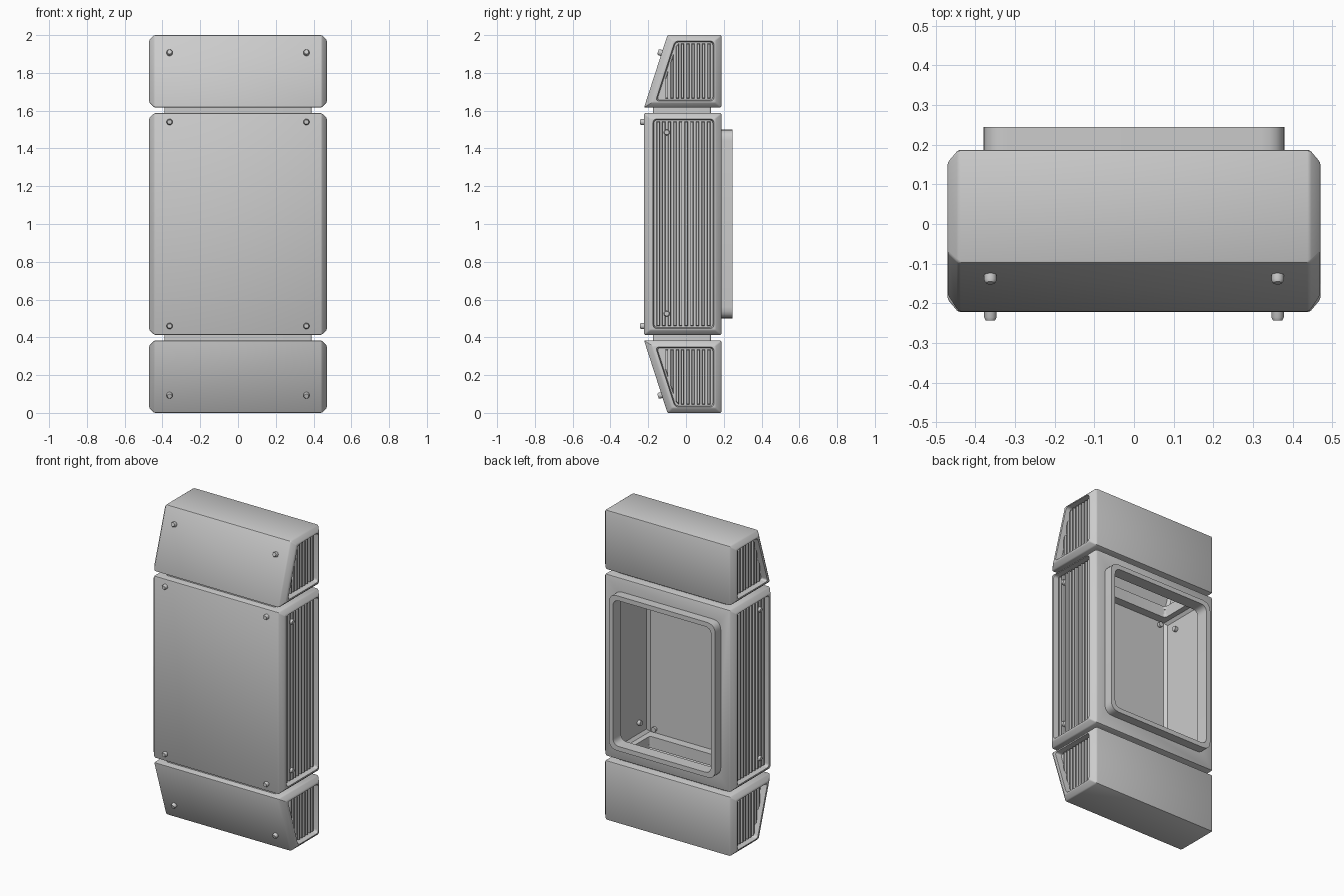
import bpy, bmesh, math
from mathutils import Vector, Matrix

if "Cube" in bpy.data.objects:
    bpy.data.objects.remove(bpy.data.objects["Cube"])


def place(t, a, b, axis):
    return {'x': (t, a, b), 'y': (a, t, b), 'z': (a, b, t)}[axis]


def loft(bm, sections, axis='x', closed=False):
    """Skin a list of (position, 2D outline); closed joins last to first."""
    rings = [[bm.verts.new(place(t, a, b, axis)) for a, b in pts] for t, pts in sections]
    n = len(rings[0])
    pairs = list(zip(rings, rings[1:])) + ([(rings[-1], rings[0])] if closed else [])
    for r0, r1 in pairs:
        for i in range(n):
            j = (i + 1) % n
            bm.faces.new((r0[i], r0[j], r1[j], r1[i]))
    if not closed:
        bm.faces.new(rings[0])
        bm.faces.new(rings[-1])


def finish(name, bm):
    bmesh.ops.recalc_face_normals(bm, faces=bm.faces)
    me = bpy.data.meshes.new(name)
    bm.to_mesh(me)
    bm.free()
    ob = bpy.data.objects.new(name, me)
    bpy.context.collection.objects.link(ob)
    return ob


def solid(name, sections, axis='x', closed=False):
    bm = bmesh.new()
    loft(bm, sections, axis, closed)
    return finish(name, bm)


def inset(pts, d):
    """Move each edge of a counter-clockwise outline inward."""
    n = len(pts)
    d = d if isinstance(d, (tuple, list)) else [d] * n
    nor = []
    for i in range(n):
        e = (Vector(pts[(i + 1) % n]) - Vector(pts[i])).normalized()
        nor.append((-e.y, e.x))
    out = []
    for i in range(n):
        (ax, ay), (bx, by) = nor[i - 1], nor[i]
        da, db, det = d[i - 1], d[i], ax * by - ay * bx
        out.append((pts[i][0] + (da * by - db * ay) / det,
                    pts[i][1] + (ax * db - bx * da) / det))
    return out


def rounded(pts, r, seg=5):
    out = []
    for i, p in enumerate(pts):
        p = Vector(p)
        a = p + (Vector(pts[i - 1]) - p).normalized() * r
        b = p + (Vector(pts[(i + 1) % len(pts)]) - p).normalized() * r
        for k in range(seg + 1):
            t = k / seg
            out.append(tuple(a * (1 - t) ** 2 + p * 2 * t * (1 - t) + b * t * t))
    return out


def rect(x0, x1, y0, y1):
    return [(x0, y0), (x1, y0), (x1, y1), (x0, y1)]


def apply_mods(ob):
    bpy.ops.object.select_all(action='DESELECT')
    bpy.context.view_layer.objects.active = ob
    ob.select_set(True)
    for m in list(ob.modifiers):
        bpy.ops.object.modifier_apply(modifier=m.name)


def carve(ob, cutters):
    for c in cutters:
        c.hide_render = True
        m = ob.modifiers.new('cut', 'BOOLEAN')
        m.operation, m.solver, m.object = 'DIFFERENCE', 'EXACT', c
    apply_mods(ob)
    for c in cutters:
        bpy.data.objects.remove(c)


def span(poly, y):
    """Vertical extent of a convex outline at y."""
    zs = []
    for i, (ay, az) in enumerate(poly):
        by, bz = poly[(i + 1) % len(poly)]
        if abs(by - ay) > 1e-6 and min(ay, by) - 1e-6 <= y <= max(ay, by) + 1e-6:
            zs.append(az + (bz - az) * (y - ay) / (by - ay))
    return min(zs), max(zs)


PANEL, CAVITY = 0.432, 0.41


def module(name, prof, extra):
    # Chamfered hollow casing
    end = inset(prof, (0.032, 0.026, 0.032, 0.026))
    body = solid(name + '_casing', [(-0.47, end), (-0.443, prof), (0.443, prof), (0.47, end)])
    b = body.modifiers.new('soft', 'BEVEL')
    b.width, b.segments, b.limit_method = 0.006, 2, 'ANGLE'
    b.angle_limit = math.radians(25)
    apply_mods(body)
    inner, tight = inset(prof, 0.022), inset(prof, 0.04)
    cuts = [solid('cut', [(-CAVITY, tight), (-0.395, inner), (0.395, inner), (CAVITY, tight)])]
    # Side recesses
    rec = inset(prof, (0.038, 0.03, 0.046, 0.033))
    for s in (-1, 1):
        cuts.append(solid('cut', [(s * PANEL, rounded(inset(rec, 0.007), 0.018)),
                                  (s * 0.48, rounded(rec, 0.02))]))
    carve(body, cuts + extra)
    # Vertical grille ribs following the outline of the recess
    area = inset(rec, 0.014)
    y0, y1 = min(p[0] for p in area), max(p[0] for p in area)
    n = round((y1 - y0) / 0.029)
    step = (y1 - y0) / n
    bm = bmesh.new()
    for i in range(n):
        a, c = y0 + step * (i + 0.2), y0 + step * (i + 0.8)
        (a0, a1), (c0, c1) = span(area, a), span(area, c)
        if min(a1 - a0, c1 - c0) < 0.02:
            continue
        base = [(a, a0), (c, c0), (c, c1), (a, a1)]
        tip = inset(base, 0.003)
        for s in (-1, 1):
            loft(bm, [(s * (PANEL - 0.004), base), (s * 0.452, tip)])
    return [body, finish(name + '_grille_ribs', bm)]


def screws(name, spots, length):
    """Domed round screws: spots are (surface point, outward direction)."""
    bm = bmesh.new()
    for p, d in spots:
        rot = Vector((0, 0, 1)).rotation_difference(Vector(d)).to_matrix().to_4x4()
        tmp = bmesh.new()
        secs = [(h, [(r * math.cos(k * math.pi / 8), r * math.sin(k * math.pi / 8))
                     for k in range(16)])
                for h, r in ((-length, 0.016), (0.013, 0.016), (0.021, 0.012))]
        loft(tmp, secs, 'z')
        tmp.transform(Matrix.Translation(p) @ rot)
        me = bpy.data.meshes.new('tmp')
        tmp.to_mesh(me)
        tmp.free()
        bm.from_mesh(me)
        bpy.data.meshes.remove(me)
    return finish(name, bm)


def neck_hole(z):
    pts = rounded(rect(-0.36, 0.36, -0.145, 0.105), 0.02)
    return solid('cut', [(z - 0.06, pts), (z + 0.06, pts)], 'z')


# Upper module with slanted front
F, B = -0.222, 0.187
upper = [(B, 1.617), (B, 2.0), (-0.098, 2.0), (F, 1.617)]
top_parts = module('upper', upper, [neck_hole(1.602)])
slope = Vector((0, -0.383, 0.124)).normalized()
ys = F + (1.905 - 1.617) * 0.124 / 0.383
top_parts.append(screws('upper_front_screws',
                        [((s * 0.362, ys, 1.905), slope) for s in (-1, 1)], 0.04))

# Neck joining the modules
outer = rounded(rect(-0.39, 0.39, -0.174, 0.132), 0.012)
hole = rounded(rect(-0.36, 0.36, -0.145, 0.105), 0.012)
top_parts.append(solid('upper_neck', [(1.567, outer), (1.638, outer), (1.638, hole), (1.567, hole)],
                       'z', True))

# Lower module mirrors the upper one
for ob in top_parts:
    bm = bmesh.new()
    bm.from_mesh(ob.data)
    bm.transform(Matrix.Translation((0, 0, 2)) @ Matrix.Scale(-1, 4, (0, 0, 1)))
    finish(ob.name.replace('upper', 'lower'), bm)

# Middle module with rear opening
opening = rounded(rect(-0.35, 0.35, 0.53, 1.47), 0.045)
middle = [(B, 0.413), (B, 1.587), (F, 1.587), (F, 0.413)]
module('middle', middle, [neck_hole(1.6), neck_hole(0.4),
                          solid('cut', [(0.10, opening), (0.25, opening)], 'y')])

# Rear flange
edge = rounded(rect(-0.38, 0.38, 0.5, 1.5), 0.06)
solid('rear_flange', [(0.175, edge), (0.245, edge), (0.245, opening), (0.175, opening)], 'y', True)

# Middle screws, front and sides
screws('middle_front_screws', [((s * 0.362, F, z), (0, -1, 0))
                               for s in (-1, 1) for z in (0.46, 1.54)], 0.04)
screws('middle_side_screws', [((s * 0.445, -0.102, z), (s, 0, 0))
                              for s in (-1, 1) for z in (0.525, 1.485)], 0.055)

# Smooth shading with sharp edges kept
bpy.ops.object.select_all(action='SELECT')
bpy.context.view_layer.objects.active = bpy.data.objects['rear_flange']
bpy.ops.object.shade_smooth_by_angle(angle=math.radians(30))
